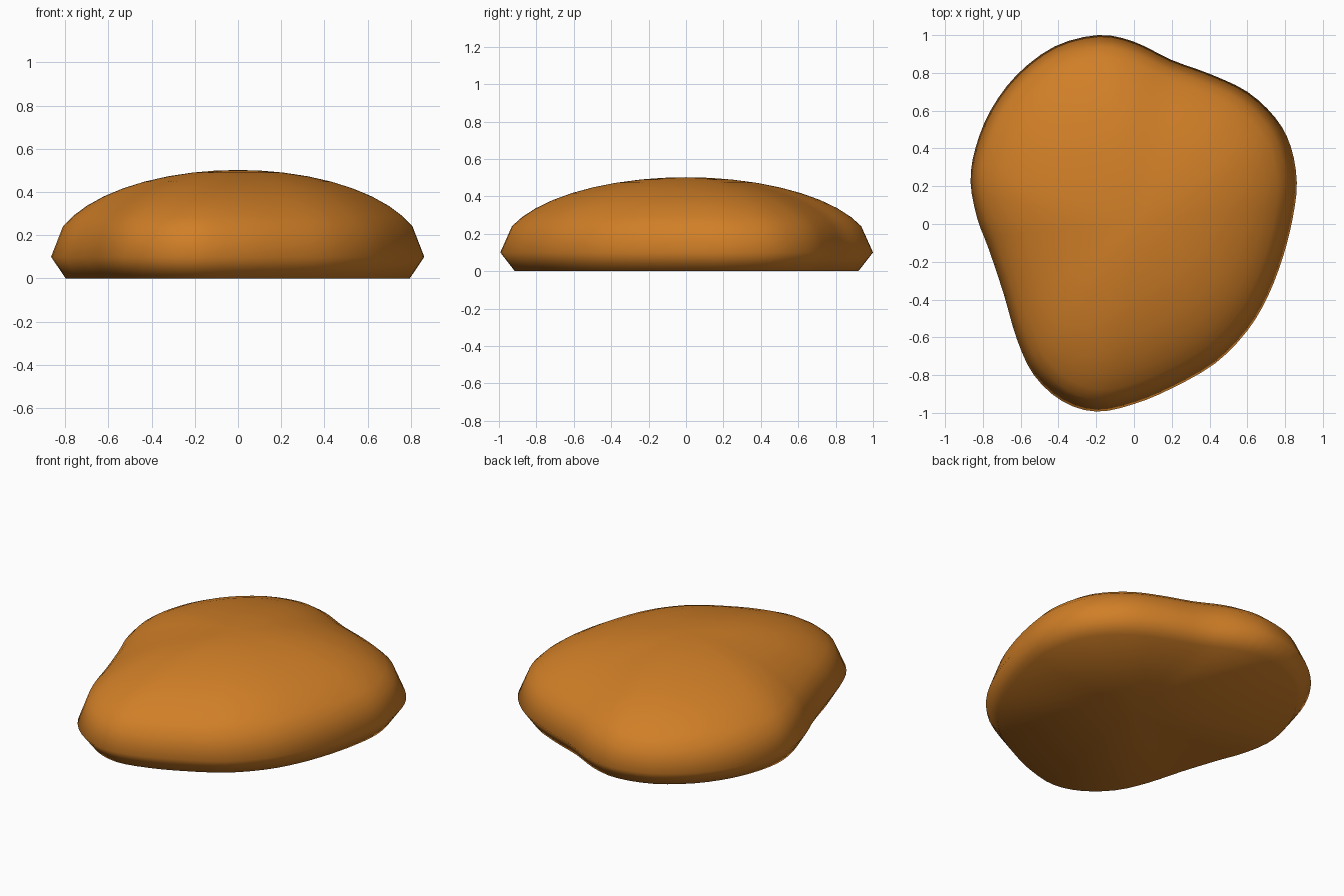
import bpy, bmesh, math
from mathutils import Vector

if "Cube" in bpy.data.objects:
    bpy.data.objects.remove(bpy.data.objects["Cube"])

# Outline of the pebble at its widest level, anticlockwise
OUTLINE = [(0.862, 0.22), (0.83, 0.41), (0.75, 0.56), (0.60, 0.70), (0.40, 0.795),
           (0.20, 0.868), (0.0, 0.965), (-0.19, 1.0), (-0.42, 0.94), (-0.62, 0.79),
           (-0.76, 0.60), (-0.84, 0.40), (-0.865, 0.22), (-0.83, 0.03), (-0.77, -0.13),
           (-0.69, -0.37), (-0.62, -0.61), (-0.53, -0.80), (-0.38, -0.938), (-0.20, -0.993),
           (0.0, -0.953), (0.20, -0.87), (0.43, -0.738), (0.60, -0.565), (0.71, -0.38),
           (0.79, -0.17), (0.84, 0.03)]


def smooth_loop(points, steps):
    """Closed Catmull-Rom curve through the points."""
    pts = [Vector(p) for p in points]
    n, out = len(pts), []
    for i in range(n):
        a, b, c, d = (pts[(i + k) % n] for k in (-1, 0, 1, 2))
        for s in range(steps):
            t = s / steps
            out.append(0.5 * (2 * b + (c - a) * t + (2 * a - 5 * b + 4 * c - d) * t * t
                              + (3 * b - a - 3 * c + d) * t ** 3))
    return out


# Profile as (scale, height): inset base, widest rim, then an elliptical dome
profile = [(0.922, 0.0), (1.0, 0.1)]
for deg in (20.5, 28, 36, 44, 52, 60, 68, 76, 83):
    a = math.radians(deg)
    profile.append((math.cos(a), 0.1 + 0.402 * math.sin(a)))

bm = bmesh.new()
loop = smooth_loop(OUTLINE, 3)
n = len(loop)
rings = [[bm.verts.new((p.x * s, p.y * s, z)) for p in loop] for s, z in profile]
for lo, hi in zip(rings, rings[1:]):
    for i in range(n):
        j = (i + 1) % n
        bm.faces.new((lo[i], lo[j], hi[j], hi[i]))

# Close the top and the flat underside
top = bm.verts.new((0, 0, 0.502))
base = bm.verts.new((0, 0, 0))
for i in range(n):
    j = (i + 1) % n
    bm.faces.new((rings[-1][i], rings[-1][j], top))
    bm.faces.new((rings[0][j], rings[0][i], base))
for f in bm.faces:
    f.smooth = True

mesh = bpy.data.meshes.new("pebble")
bm.to_mesh(mesh)
bm.free()
pebble = bpy.data.objects.new("pebble", mesh)
bpy.context.collection.objects.link(pebble)

# Single flat colour
mat = bpy.data.materials.new("warm orange")
mat.diffuse_color = (0.63, 0.21, 0.02, 1)
mat.use_nodes = True
mat.node_tree.nodes["Principled BSDF"].inputs["Base Color"].default_value = mat.diffuse_color
mesh.materials.append(mat)
